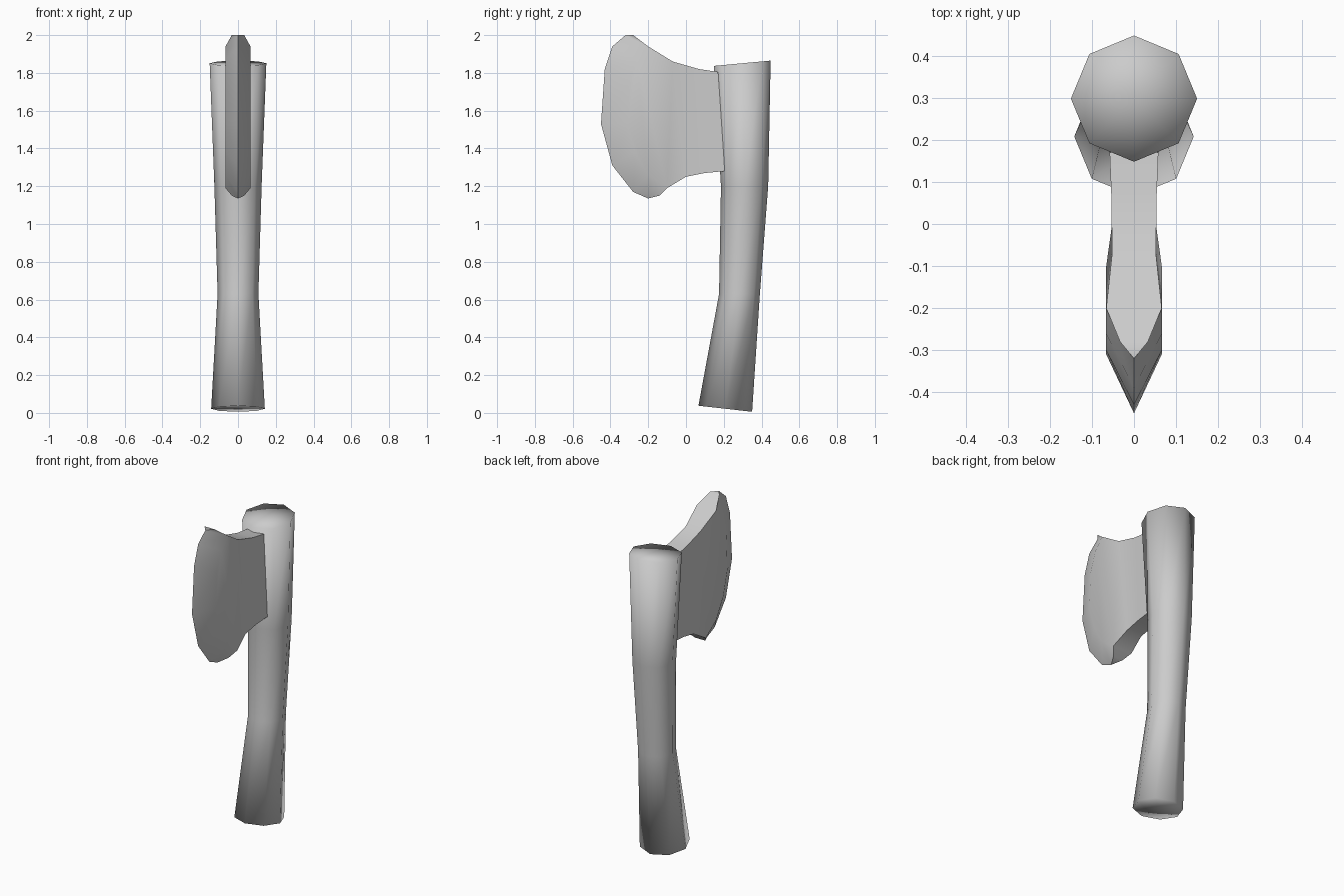
import bpy, bmesh, math
from mathutils import Vector

cube = bpy.data.objects.get("Cube")
if cube:
    bpy.data.objects.remove(cube, do_unlink=True)

grey = bpy.data.materials.new("plain_grey")
grey.use_nodes = True
grey.diffuse_color = (0.6, 0.6, 0.6, 1)
grey.node_tree.nodes["Principled BSDF"].inputs["Base Color"].default_value = (0.6, 0.6, 0.6, 1)


def finish(name, bm):
    bmesh.ops.recalc_face_normals(bm, faces=bm.faces)
    for face in bm.faces:
        face.smooth = True
    mesh = bpy.data.meshes.new(name)
    bm.to_mesh(mesh)
    bm.free()
    mesh.materials.append(grey)
    obj = bpy.data.objects.new(name, mesh)
    bpy.context.collection.objects.link(obj)
    return obj


# Handle: eight-sided rings as (centre y, centre z, radius, rise from front to centre)
SIDES = 8
bm = bmesh.new()
rings = []
for cy, cz, r, rise in [(0.208, 0.022, 0.142, -0.016), (0.283, 0.63, 0.108, 0.0),
                        (0.31, 1.2, 0.125, 0.0), (0.298, 1.851, 0.15, 0.014)]:
    ring = []
    for i in range(SIDES):
        a = math.tau * i / SIDES
        ring.append(bm.verts.new((r * math.cos(a), cy + r * math.sin(a), cz + rise * math.sin(a))))
    rings.append(ring)
for low, high in zip(rings, rings[1:]):
    for i in range(SIDES):
        j = (i + 1) % SIDES
        bm.faces.new((low[i], low[j], high[j], high[i]))
# Caps fan out from a centre point
for ring in (rings[0], rings[-1]):
    centre = bm.verts.new(sum((v.co for v in ring), Vector()) / SIDES)
    for i in range(SIDES):
        bm.faces.new((ring[i], ring[(i + 1) % SIDES], centre))
finish("handle", bm)

# Blade: profile points as (half thickness, y, z)
neck_top = [(0.058, 0.17, 1.805), (0.054, 0.07, 1.82), (0.052, -0.07, 1.86)]
neck_bottom = [(0.058, 0.205, 1.28), (0.054, 0.1, 1.27), (0.052, 0.0, 1.25)]
shoulder = [(0.066, y, z) for y, z in [(-0.2, 1.94), (-0.26, 1.87), (-0.3, 1.75), (-0.31, 1.53),
                                       (-0.27, 1.38), (-0.2, 1.26), (-0.1, 1.19)]]
edge = [(0, y, z) for y, z in [(-0.32, 2.0), (-0.39, 1.94), (-0.43, 1.82), (-0.45, 1.53),
                               (-0.39, 1.31), (-0.28, 1.17), (-0.2, 1.135)]]
top_tip, bottom_tip = (0.033, -0.28, 2.0), (0.033, -0.14, 1.15)

bm = bmesh.new()
verts = {}


def vert(side, p):
    key = (side * p[0], p[1], p[2])
    if key not in verts:
        verts[key] = bm.verts.new(key)
    return verts[key]


def add(*corners):
    bm.faces.new([vert(s, p) for s, p in corners])


tops, bottoms = neck_top + shoulder[:1], neck_bottom + shoulder[-1:]
for s in (1, -1):
    # Cheeks, then the bevel down to the cutting edge
    for k in range(3):
        add((s, tops[k]), (s, tops[k + 1]), (s, bottoms[k + 1]), (s, bottoms[k]))
    add(*[(s, p) for p in shoulder])
    for k in range(len(edge) - 1):
        add((s, shoulder[k]), (s, shoulder[k + 1]), (s, edge[k + 1]), (s, edge[k]))
    add((s, shoulder[0]), (s, edge[0]), (s, top_tip))
    add((s, shoulder[-1]), (s, edge[-1]), (s, bottom_tip))
# Upper and lower rims, and the root against the handle
for rim, point in ((tops + [top_tip], edge[0]), (bottoms + [bottom_tip], edge[-1])):
    for a, b in zip(rim, rim[1:]):
        add((1, a), (1, b), (-1, b), (-1, a))
    add((1, rim[-1]), (1, point), (-1, rim[-1]))
add((1, tops[0]), (1, bottoms[0]), (-1, bottoms[0]), (-1, tops[0]))
blade = finish("axe_blade", bm)
bpy.ops.object.select_all(action="DESELECT")
blade.select_set(True)
bpy.context.view_layer.objects.active = blade
bpy.ops.object.shade_smooth_by_angle(angle=math.radians(60))
